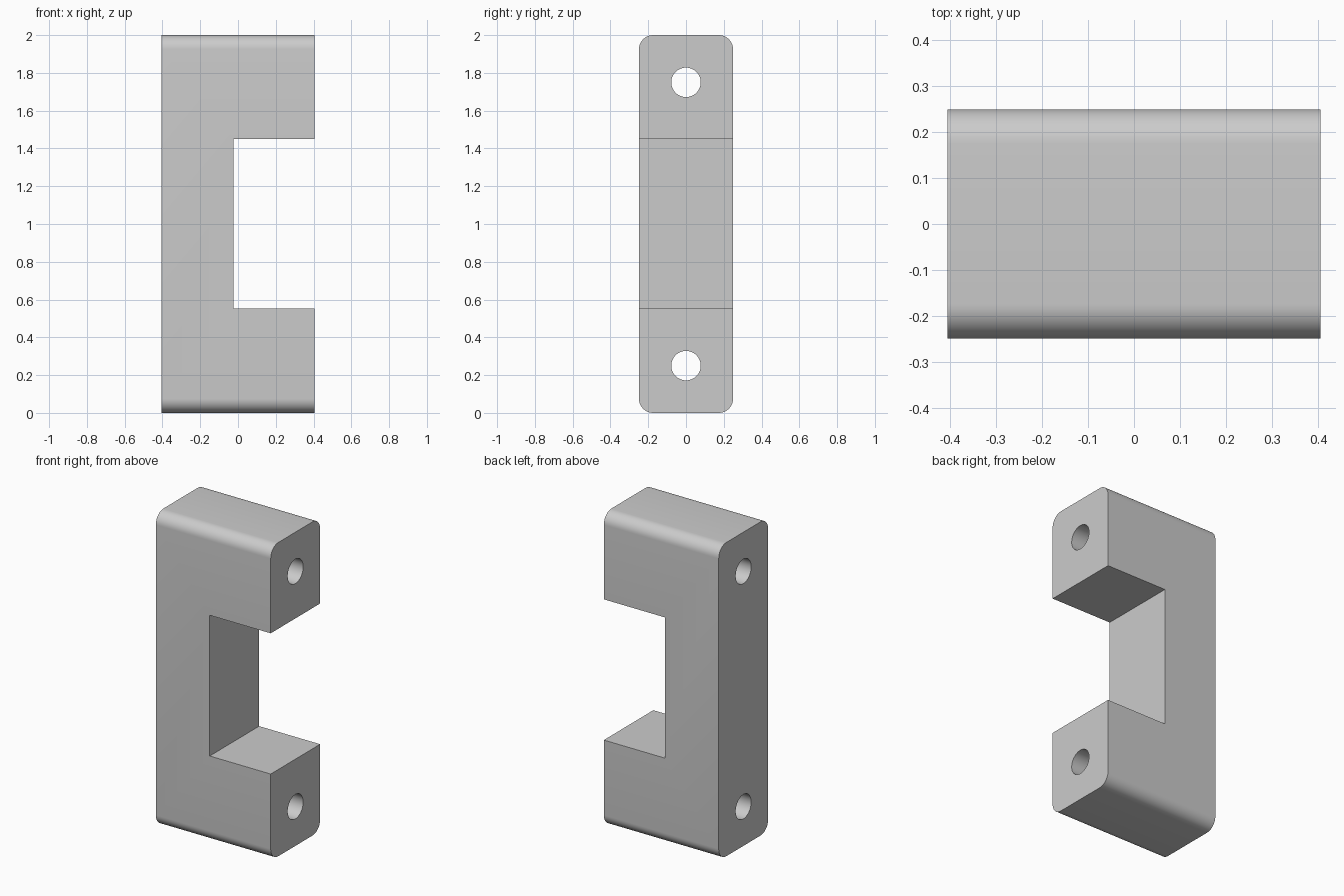
import bpy
import math

HALF_X, HALF_Y, HEIGHT = 0.405, 0.249, 2.0
CORNER, HOLE_R = 0.075, 0.078

old = bpy.data.objects.get("Cube")
if old:
    bpy.data.objects.remove(old, do_unlink=True)

grey = bpy.data.materials.new("plain grey")
grey.use_nodes = True
grey.diffuse_color = (0.6, 0.6, 0.6, 1)
grey.node_tree.nodes["Principled BSDF"].inputs["Base Color"].default_value = (0.6, 0.6, 0.6, 1)


def box(name, lo, hi):
    centre = [(a + b) / 2 for a, b in zip(lo, hi)]
    bpy.ops.mesh.primitive_cube_add(size=1, location=centre)
    ob = bpy.context.object
    ob.name = name
    ob.scale = [b - a for a, b in zip(lo, hi)]
    bpy.ops.object.transform_apply(location=True, rotation=True, scale=True)
    ob.data.materials.append(grey)
    return ob


def cut(body, cutter):
    cutter.hide_render = True
    mod = body.modifiers.new(cutter.name, 'BOOLEAN')
    mod.operation = 'DIFFERENCE'
    mod.solver = 'EXACT'
    mod.object = cutter
    bpy.context.view_layer.objects.active = body
    bpy.ops.object.modifier_apply(modifier=mod.name)
    bpy.data.objects.remove(cutter, do_unlink=True)


# Main block, with the four edges running along x rounded
body = box("handle_body", (-HALF_X, -HALF_Y, 0), (HALF_X, HALF_Y, HEIGHT))
weights = body.data.attributes.new("bevel_weight_edge", 'FLOAT', 'EDGE')
for edge in body.data.edges:
    a, b = (body.data.vertices[i].co for i in edge.vertices)
    weights.data[edge.index].value = float(abs(a.x - b.x) > HALF_X)
bevel = body.modifiers.new("rounded_edges", 'BEVEL')
bevel.limit_method = 'WEIGHT'
bevel.width = CORNER
bevel.segments = 10
bpy.ops.object.modifier_apply(modifier=bevel.name)

# Finger opening
cut(body, box("opening_cutter", (-0.025, -1, 0.553), (1, 1, 1.45)))

# Through holes in both arms
for z in (0.25, HEIGHT - 0.25):
    bpy.ops.mesh.primitive_cylinder_add(vertices=48, radius=HOLE_R, depth=2,
                                        location=(0, 0, z), rotation=(0, math.pi / 2, 0))
    hole = bpy.context.object
    hole.name = "hole_cutter"
    hole.data.materials.append(grey)
    cut(body, hole)

# Smooth rounds, crisp edges
bpy.ops.object.select_all(action='DESELECT')
body.select_set(True)
bpy.context.view_layer.objects.active = body
bpy.ops.object.shade_smooth_by_angle(angle=math.radians(30))
